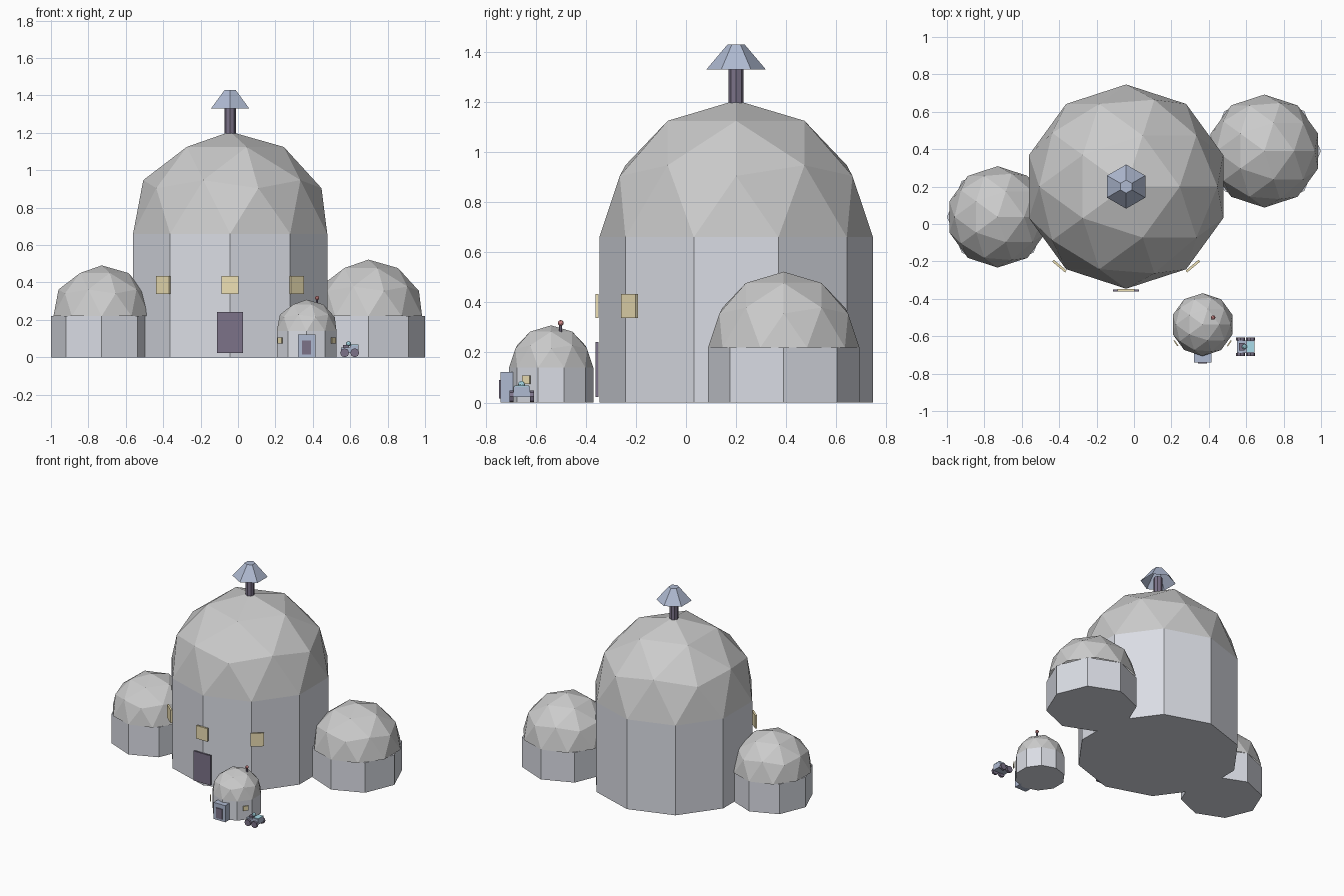
import bpy, bmesh
from math import radians, sin, cos, pi

if "Cube" in bpy.data.objects:
    bpy.data.objects.remove(bpy.data.objects["Cube"])


def material(name, rgb):
    m = bpy.data.materials.new(name)
    m.diffuse_color = (*rgb, 1)
    m.use_nodes = True
    m.node_tree.nodes["Principled BSDF"].inputs["Base Color"].default_value = m.diffuse_color
    return m


WALL = material("pale_metal", (0.70, 0.72, 0.78))
BLUE = material("blue_metal", (0.43, 0.49, 0.64))
DARK = material("dark_metal", (0.20, 0.17, 0.25))
GLOW = material("window_glow", (0.86, 0.75, 0.46))
CYAN = material("cyan_glass", (0.40, 0.72, 0.82))
RED = material("red_light", (0.65, 0.25, 0.25))


def finish(name, mat):
    o = bpy.context.object
    o.name = name
    if mat:
        o.data.materials.append(mat)
    return o


def box(name, centre, size, mat, turn=0):
    bpy.ops.mesh.primitive_cube_add(size=1, location=centre, rotation=(0, 0, turn))
    o = finish(name, mat)
    o.scale = size
    return o


def prism(name, x, y, z0, z1, r, sides, mat, r2=None, fill='NGON'):
    bpy.ops.mesh.primitive_cone_add(vertices=sides, radius1=r, radius2=r if r2 is None else r2,
                                    depth=z1 - z0, end_fill_type=fill, location=(x, y, (z0 + z1) / 2))
    return finish(name, mat)


def ball(name, centre, r, mat, level=1):
    bpy.ops.mesh.primitive_ico_sphere_add(subdivisions=level, radius=r, location=centre)
    return finish(name, mat)


def habitat(name, x, y, r, wall, sides):
    # Straight wall with a half icosphere on top
    prism(name + "_wall", x, y, 0, wall, r, sides, WALL)
    dome = ball(name + "_dome", (x, y, wall), r, None, 2)
    bm = bmesh.new()
    bm.from_mesh(dome.data)
    bmesh.ops.delete(bm, geom=[v for v in bm.verts if v.co.z < -0.05 * r], context='VERTS')
    bm.to_mesh(dome.data)
    bm.free()


def wall_windows(name, x, y, z, r, angles, size, mat):
    # Panels placed around a wall, angle 0 facing the front
    for i, a in enumerate(map(radians, angles)):
        box(f"{name}_{i + 1}", (x + r * sin(a), y - r * cos(a), z), size, mat, a)


# Domed buildings
MX, MY = -0.042, 0.20
SX, SY = 0.367, -0.538
habitat("main", MX, MY, 0.546, 0.66, 10)
habitat("left", -0.729, 0.038, 0.271, 0.22, 8)
habitat("right", 0.697, 0.39, 0.302, 0.22, 8)
habitat("small", SX, SY, 0.168, 0.14, 10)

# Main building windows and door
wall_windows("main_window", MX, MY, 0.386, 0.555, (-40, 0, 40), (0.09, 0.013, 0.096), GLOW)
box("main_door", (MX, -0.355, 0.132), (0.138, 0.012, 0.218), DARK)

# Chimney with open cap
prism("chimney_pipe", MX, MY, 1.18, 1.36, 0.03, 8, DARK)
prism("chimney_cap", MX, MY, 1.33, 1.428, 0.118, 6, BLUE, 0.035, 'NOTHING')
prism("chimney_cap_top", MX, MY, 1.422, 1.428, 0.035, 6, BLUE)

# Small dome entrance, windows and antenna
box("porch", (SX, -0.705, 0.061), (0.095, 0.07, 0.122), BLUE)
box("porch_door", (SX, -0.742, 0.053), (0.048, 0.008, 0.075), DARK)
wall_windows("small_window", SX, SY, 0.09, 0.174, (-55, 55), (0.036, 0.007, 0.034), GLOW)
prism("antenna_mast", 0.423, -0.50, 0.265, 0.315, 0.006, 6, DARK)
ball("antenna_light", (0.423, -0.50, 0.317), 0.012, RED, 2)

# Rover beside the small dome
RX, RY = 0.597, -0.656
box("rover_body", (RX, RY, 0.037), (0.094, 0.066, 0.03), BLUE)
box("rover_cabin", (RX + 0.025, RY, 0.056), (0.044, 0.066, 0.014), BLUE)
box("rover_panel", (RX + 0.028, RY, 0.065), (0.04, 0.058, 0.004), CYAN)
box("rover_seat", (RX - 0.02, RY, 0.058), (0.03, 0.04, 0.014), DARK)
ball("rover_dome", (RX - 0.006, RY, 0.072), 0.014, CYAN, 2)
for sx in (-1, 1):
    for sy in (-1, 1):
        bpy.ops.mesh.primitive_cylinder_add(
            vertices=8, radius=0.024, depth=0.016,
            location=(RX + sx * 0.027, RY + sy * 0.041, 0.024), rotation=(pi / 2, 0, 0))
        finish("rover_wheel", DARK)
